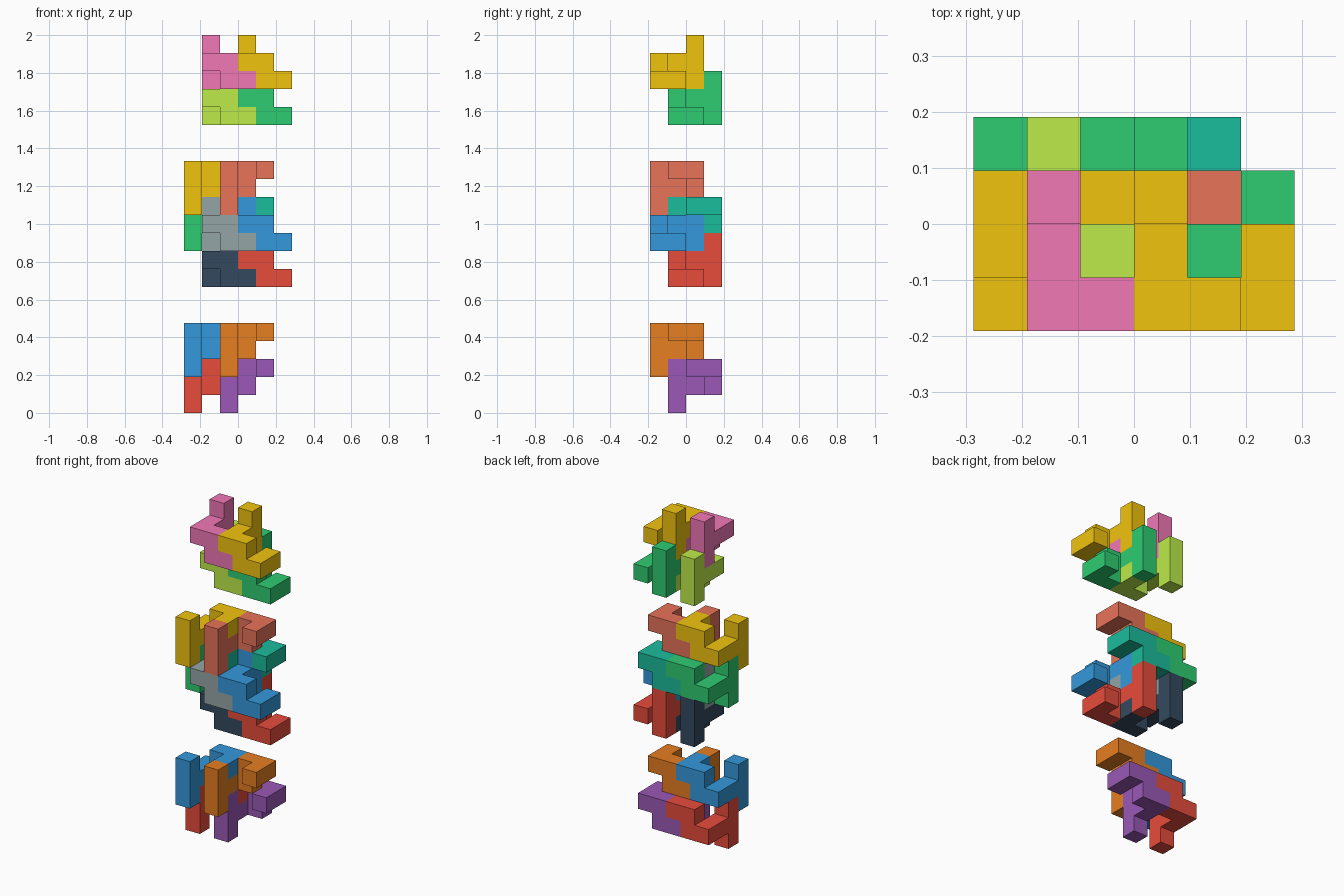
import bpy, bmesh
from mathutils import Vector

if "Cube" in bpy.data.objects:
    bpy.data.objects.remove(bpy.data.objects["Cube"])

U = 2 / 21  # one cube cell; the model is 6 x 4 x 21 cells

# nine-cell puzzle piece: a three-cell post, an arm and a stepped hook
HOOK = [(0, 2, 0), (0, 2, 1), (0, 2, 2), (0, 1, 1), (0, 0, 1),
        (1, 0, 1), (1, 0, 0), (2, 0, 0), (2, 1, 0)]
# same piece turned half a turn about the x axis
TURNED = [(x, 2 - y, 2 - z) for x, y, z in HOOK]


def material(name, hexa):
    m = bpy.data.materials.get(name)
    if not m:
        m = bpy.data.materials.new(name)
        c = [int(hexa[i:i + 2], 16) / 255 for i in (0, 2, 4)]
        lin = [v / 12.92 if v <= 0.04045 else ((v + 0.055) / 1.055) ** 2.4 for v in c]
        m.diffuse_color = (*lin, 1)
        m.use_nodes = True
        m.node_tree.nodes["Principled BSDF"].inputs["Base Color"].default_value = m.diffuse_color
    return m


def piece(name, cells, offset, color):
    """Outer skin of a set of cells, with coplanar faces merged."""
    filled = set(cells)
    bm = bmesh.new()
    for cell in cells:
        for axis in range(3):
            for s in (-1, 1):
                near = list(cell)
                near[axis] += s
                if tuple(near) in filled:
                    continue
                n, a, b = Vector(), Vector(), Vector()
                n[axis] = s / 2
                a[(axis + 1) % 3] = 0.5
                b[(axis + 2) % 3] = 0.5 * s
                mid = Vector(cell) + Vector((0.5, 0.5, 0.5)) + n
                bm.faces.new([bm.verts.new((mid + p + Vector(offset)) * U)
                              for p in (-a - b, a - b, a + b, -a + b)])
    bmesh.ops.remove_doubles(bm, verts=bm.verts[:], dist=1e-4)
    bmesh.ops.dissolve_limit(bm, angle_limit=0.01, verts=bm.verts[:], edges=bm.edges[:])
    me = bpy.data.meshes.new(name)
    bm.to_mesh(me)
    bm.free()
    me.materials.append(material(color[0], color[1]))
    ob = bpy.data.objects.new(name, me)
    bpy.context.collection.objects.link(ob)


def pair(name, turned, back, z, left, right):
    """Two interlocked pieces side by side, two cells apart."""
    x0 = -3 if turned else -2
    for side, dx, color in (("left", 0, left), ("right", 2, right)):
        piece(f"{name}_{side}", TURNED if turned else HOOK,
              (x0 + dx, -1 if back else -2, z), color)


RED, BLUE = ("red", "E74C3C"), ("blue", "3498DB")
GREEN, YELLOW = ("green", "2ECC71"), ("yellow", "F1C40F")
PURPLE, ORANGE = ("purple", "9B59B6"), ("orange", "E67E22")
TEAL, DARK = ("teal", "1ABC9C"), ("dark_slate", "34495E")
GREY, SALMON = ("grey", "95A5A6"), ("salmon", "E8735A")
PINK, LIME = ("pink", "F178B6"), ("lime", "BDEB4B")

# bottom group
pair("bottom_back_piece", True, True, 0, RED, PURPLE)
pair("bottom_front_piece", True, False, 2, BLUE, ORANGE)

# middle group, all four pairs locked together
pair("middle_lower_back_piece", False, True, 7, DARK, RED)
pair("middle_lower_front_piece", False, False, 9, GREY, BLUE)
pair("middle_upper_back_piece", True, True, 9, GREEN, TEAL)
pair("middle_upper_front_piece", True, False, 11, YELLOW, SALMON)

# top group
pair("top_back_piece", False, True, 16, LIME, GREEN)
pair("top_front_piece", False, False, 18, PINK, YELLOW)
